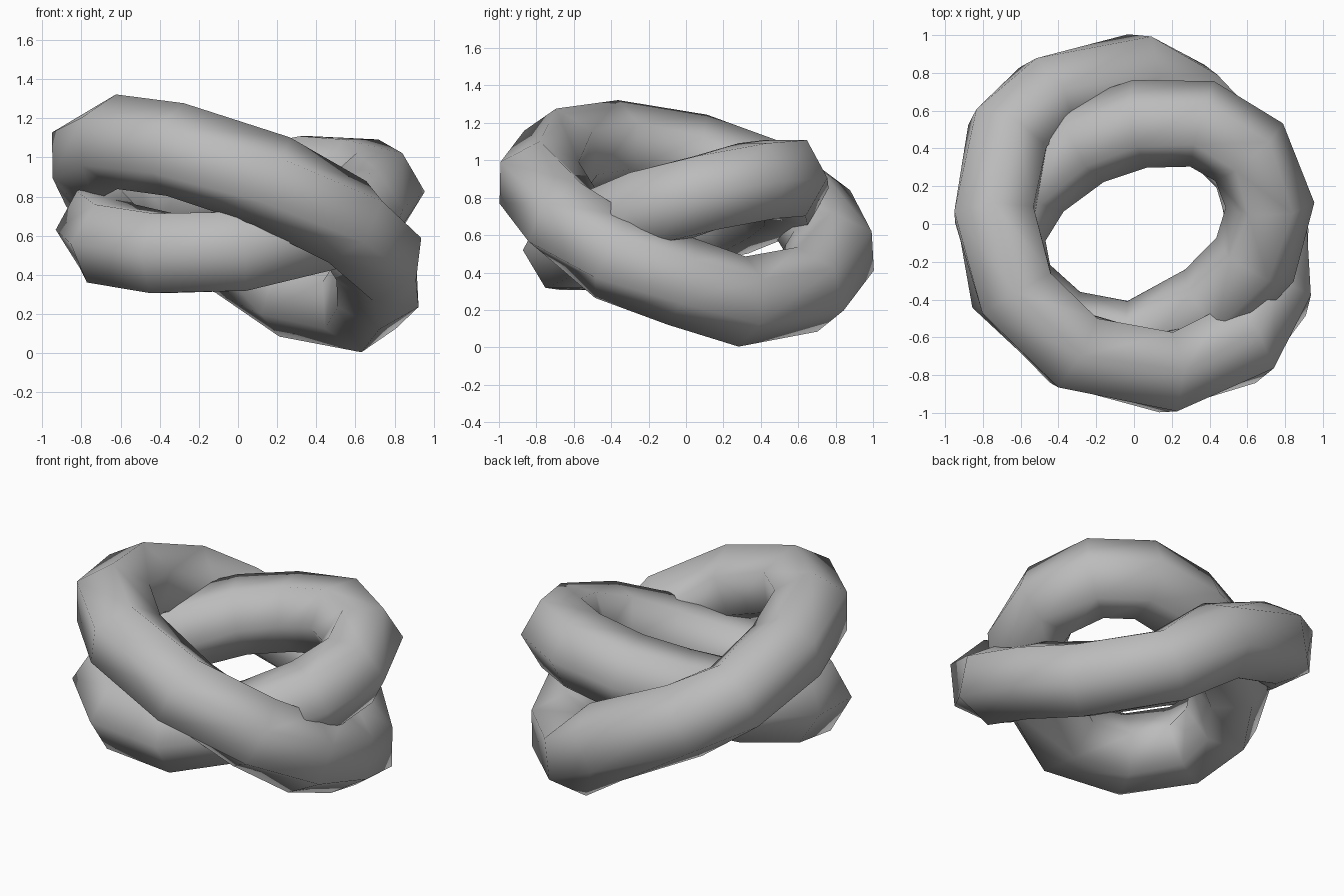
import bpy
import bmesh
import math
from mathutils import Vector

cube = bpy.data.objects.get("Cube")
if cube:
    bpy.data.objects.remove(cube, do_unlink=True)

# One plain grey for both rings
grey = bpy.data.materials.new("plain grey")
grey.use_nodes = True
colour = (0.5, 0.5, 0.5, 1)
grey.diffuse_color = colour
grey.node_tree.nodes["Principled BSDF"].inputs["Base Color"].default_value = colour

SIDES = 6


def ring(name, radius, roll, points):
    """Six-sided tube kept upright while swept along a closed loop of points."""
    path = [Vector(p) for p in points]
    count = len(path)

    bm = bmesh.new()
    loops = []
    for i, point in enumerate(path):
        before = (point - path[i - 1]).normalized()
        after = (path[(i + 1) % count] - point).normalized()
        tangent = (before + after).normalized()
        outward = tangent.cross(Vector((0, 0, 1))).normalized()
        upward = outward.cross(tangent)
        loop = []
        for j in range(SIDES):
            a = math.tau * j / SIDES + math.radians(roll)
            offset = outward * math.cos(a) + upward * math.sin(a)
            loop.append(bm.verts.new(point + offset * radius))
        loops.append(loop)
    for i in range(count):
        here, ahead = loops[i - 1], loops[i]
        for j in range(SIDES):
            bm.faces.new((here[j - 1], ahead[j - 1], ahead[j], here[j]))
    bmesh.ops.recalc_face_normals(bm, faces=bm.faces)
    for face in bm.faces:
        face.smooth = True

    mesh = bpy.data.meshes.new(name)
    bm.to_mesh(mesh)
    bm.free()
    mesh.materials.append(grey)
    obj = bpy.data.objects.new(name, mesh)
    bpy.context.collection.objects.link(obj)
    return obj


# Large steep ring with flat outer sides, starting at its high side
ring("outer_ring", 0.242, 30, [
    (-0.74, 0.05, 1.01), (-0.62, -0.37, 1.08), (-0.32, -0.67, 1.04),
    (0.17, -0.785, 0.88), (0.56, -0.64, 0.67), (0.72, -0.38, 0.48),
    (0.71, -0.02, 0.35), (0.62, 0.3, 0.245), (0.28, 0.65, 0.31),
    (0.01, 0.79, 0.515), (-0.46, 0.67, 0.73), (-0.67, 0.47, 0.86),
])

# Smaller, flatter ring with edged outer sides, starting at its left side
ring("inner_ring", 0.235, 0, [
    (0.72, 0.1, 0.825), (0.61, 0.38, 0.89), (0.36, 0.53, 0.905),
    (0.03, 0.53, 0.85), (-0.27, 0.43, 0.79), (-0.55, 0.22, 0.7),
    (-0.7, -0.05, 0.63), (-0.65, -0.33, 0.56), (-0.39, -0.57, 0.51),
    (0.0, -0.64, 0.52), (0.41, -0.43, 0.63), (0.64, -0.19, 0.74),
])
